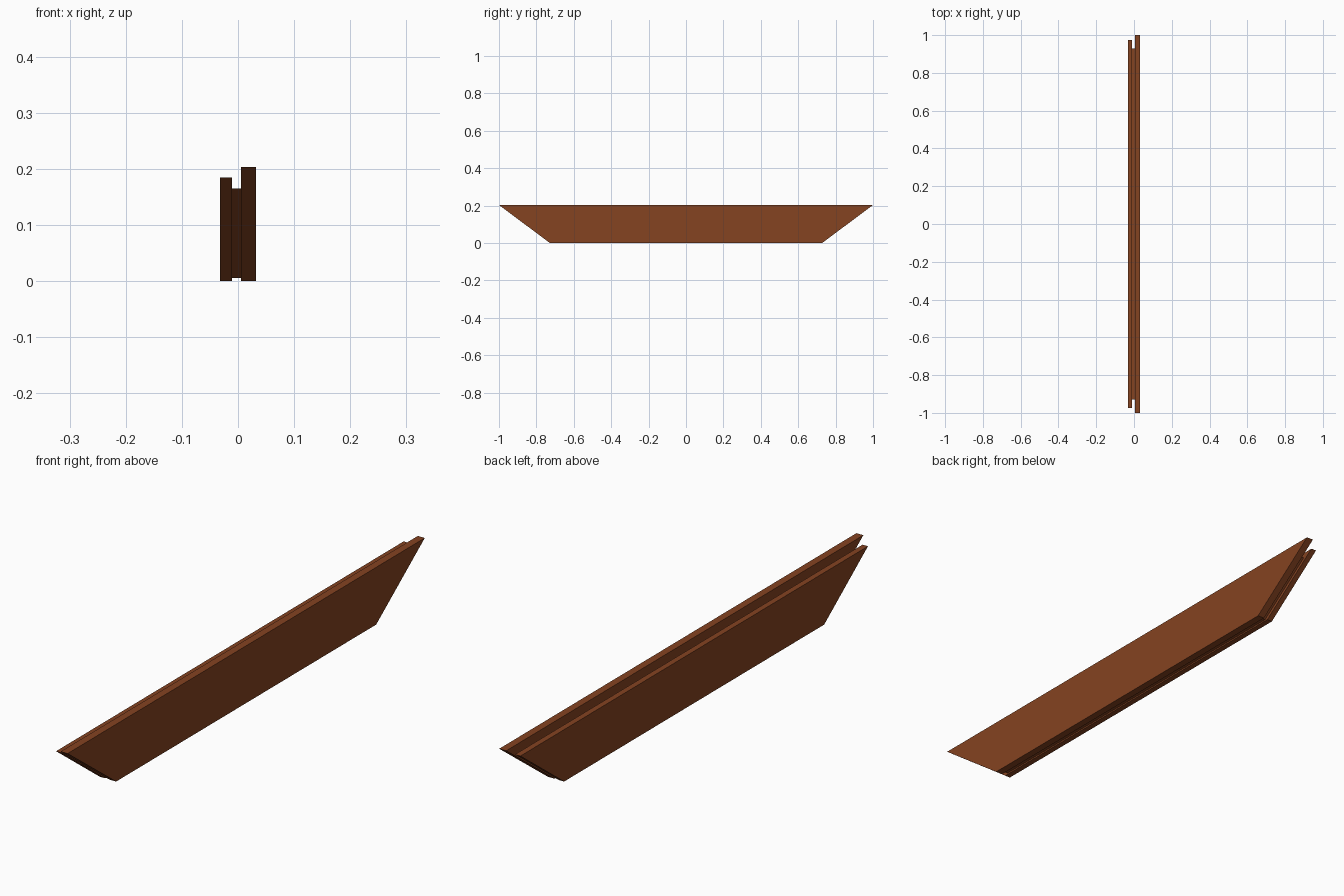
import bpy, bmesh

if "Cube" in bpy.data.objects:
    bpy.data.objects.remove(bpy.data.objects["Cube"])

wood = bpy.data.materials.new("reddish brown wood")
wood.diffuse_color = (0.235, 0.056, 0.015, 1)
wood.use_nodes = True
wood.node_tree.nodes["Principled BSDF"].inputs["Base Color"].default_value = wood.diffuse_color


def board(name, x0, x1, z0, z1, y0, y1):
    """Trapezoid board: half length y0 at the bottom z0, y1 at the top z1."""
    bm = bmesh.new()
    profile = [(-y0, z0), (y0, z0), (y1, z1), (-y1, z1)]
    face = bm.faces.new([bm.verts.new((x0, y, z)) for y, z in profile])
    ext = bmesh.ops.extrude_face_region(bm, geom=[face])
    verts = [v for v in ext["geom"] if isinstance(v, bmesh.types.BMVert)]
    bmesh.ops.translate(bm, verts=verts, vec=(x1 - x0, 0, 0))
    bmesh.ops.recalc_face_normals(bm, faces=bm.faces)
    mesh = bpy.data.meshes.new(name)
    bm.to_mesh(mesh)
    bm.free()
    mesh.materials.append(wood)
    obj = bpy.data.objects.new(name, mesh)
    bpy.context.collection.objects.link(obj)


# two outer boards with a recessed core that leaves a groove
board("outer_board", 0.005, 0.032, 0.0, 0.203, 0.728, 1.0)
board("inner_board", -0.032, -0.011, 0.0, 0.184, 0.728, 0.973)
board("recessed_core", -0.011, 0.005, 0.005, 0.165, 0.715, 0.93)
